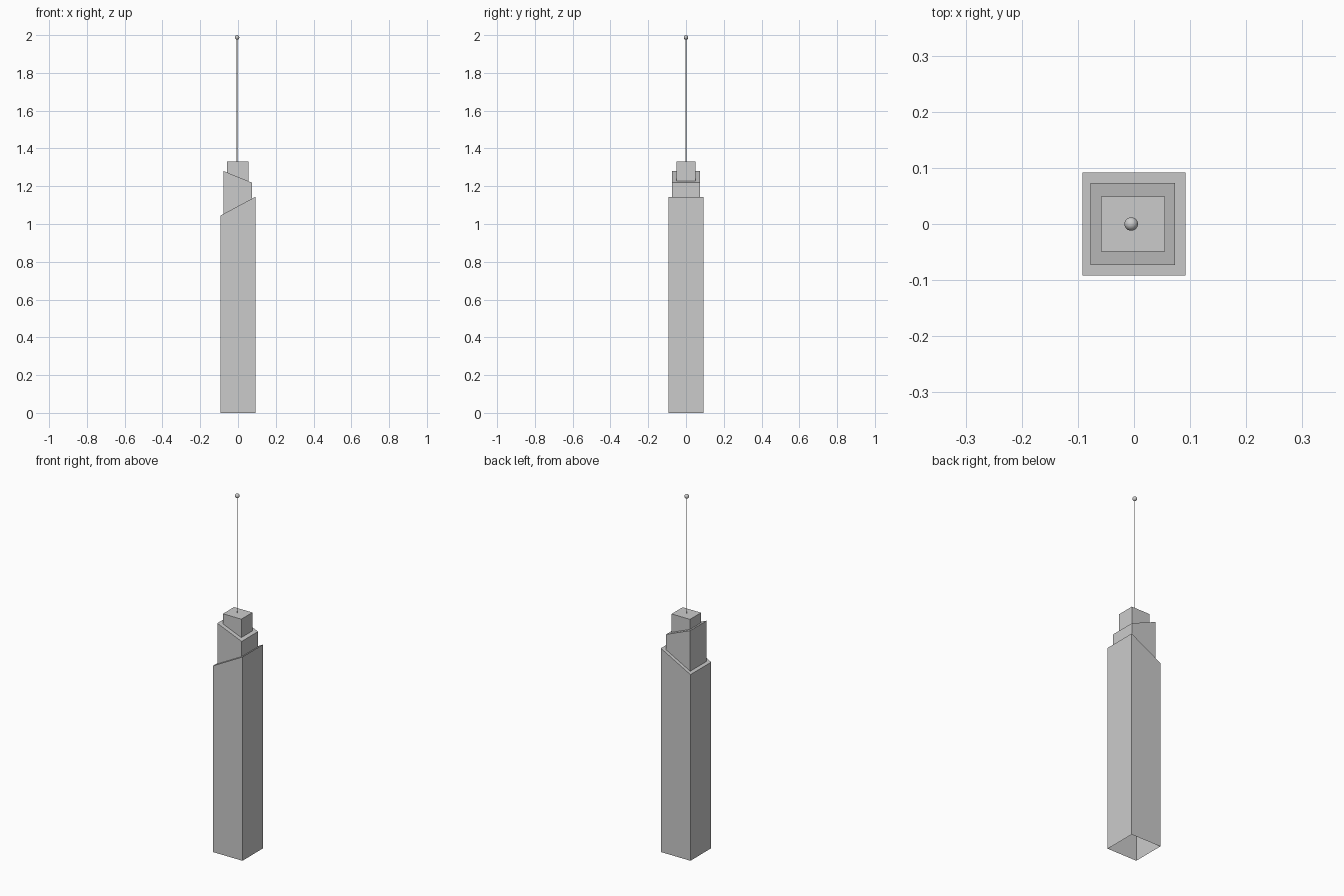
import bpy, bmesh

if "Cube" in bpy.data.objects:
    bpy.data.objects.remove(bpy.data.objects["Cube"])


def tower_tier(name, cx, hx, hy, bottom, top):
    """Open-bottomed box; bottom and top are (left z, right z)."""
    bm = bmesh.new()
    rings = []
    for zl, zr in (bottom, top):
        rings.append([bm.verts.new(co) for co in (
            (cx - hx, -hy, zl), (cx + hx, -hy, zr),
            (cx + hx, hy, zr), (cx - hx, hy, zl))])
    low, high = rings
    for i in range(4):
        j = (i + 1) % 4
        bm.faces.new((low[i], low[j], high[j], high[i]))
    bm.faces.new(high)
    mesh = bpy.data.meshes.new(name)
    bm.to_mesh(mesh)
    bm.free()
    obj = bpy.data.objects.new(name, mesh)
    bpy.context.collection.objects.link(obj)
    return obj


def slope(left, right, half, cx=0.0):
    """Roof height as a function of x."""
    return lambda x: left + (right - left) * (x - cx + half) / (2 * half)


# Main shaft with roof rising to the right
shaft_roof = slope(1.045, 1.144, 0.092)
tower_tier("main_shaft", 0, 0.092, 0.092, (0, 0), (1.045, 1.144))

# Middle tier sits on the shaft roof, its own roof falls to the right
MX, MH = -0.002, 0.0755
middle_roof = slope(1.281, 1.219, MH, MX)
tower_tier("middle_tier", MX, MH, 0.073,
           (shaft_roof(MX - MH), shaft_roof(MX + MH)), (1.281, 1.219))

# Flat-topped upper block
UX, UH = -0.002, 0.057
tower_tier("upper_block", UX, UH, 0.049,
           (middle_roof(UX - UH), middle_roof(UX + UH)), (1.33, 1.33))

# Thin mast and beacon ball
AX, R = -0.005, 0.012
bpy.ops.mesh.primitive_cylinder_add(vertices=12, radius=0.002, depth=0.66,
                                    location=(AX, 0, 1.66))
bpy.context.object.name = "mast"
bpy.ops.object.shade_smooth_by_angle()

bpy.ops.mesh.primitive_uv_sphere_add(segments=24, ring_count=12, radius=R,
                                     location=(AX, 0, 2 - R))
bpy.context.object.name = "beacon_ball"
bpy.ops.object.shade_smooth()
